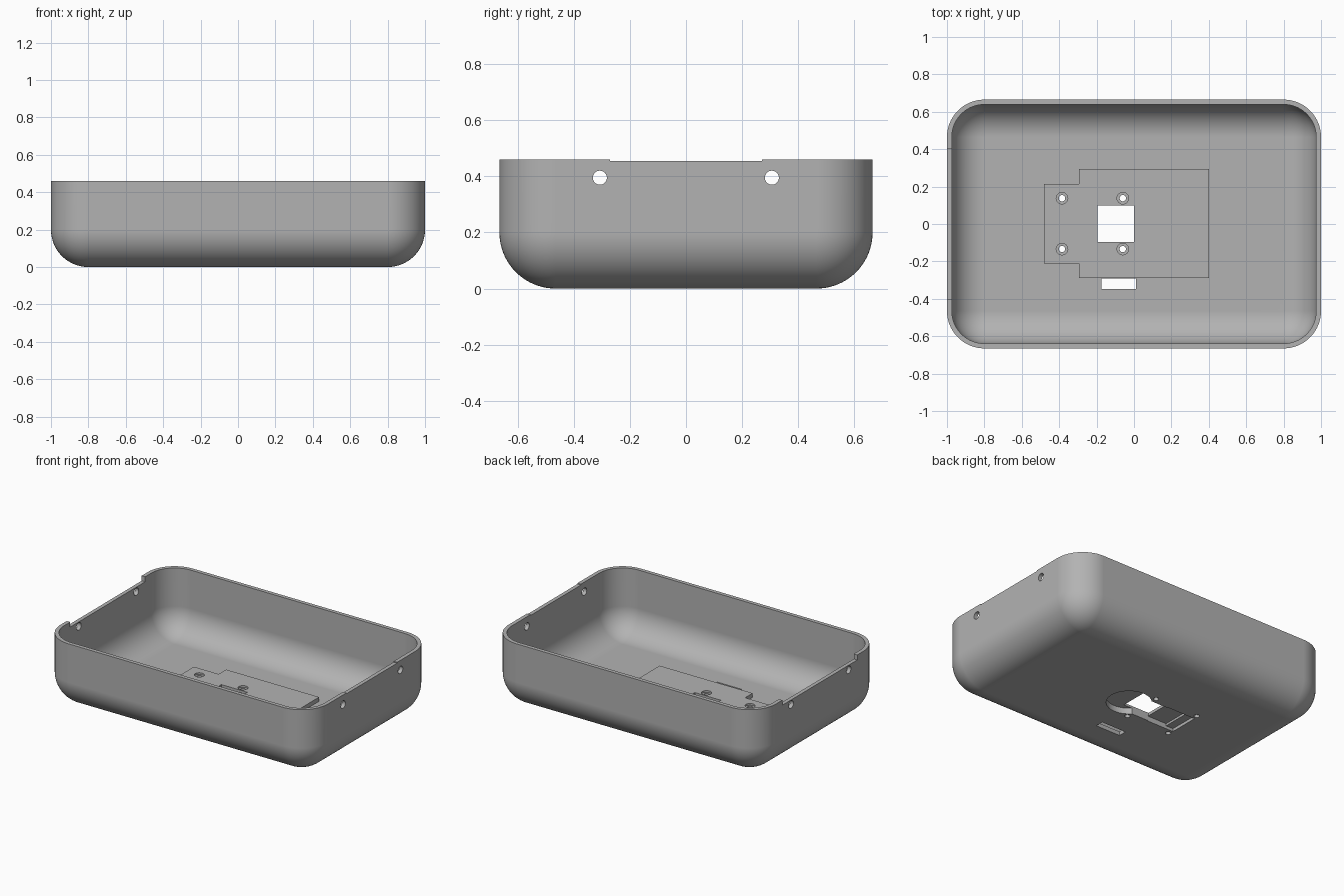
import bpy, bmesh, math

if "Cube" in bpy.data.objects:
    bpy.data.objects.remove(bpy.data.objects["Cube"])

grey = bpy.data.materials.new("plain grey")
grey.diffuse_color = (0.45, 0.45, 0.45, 1)
grey.use_nodes = True
grey.node_tree.nodes["Principled BSDF"].inputs["Base Color"].default_value = grey.diffuse_color


def make(name, bm):
    bmesh.ops.remove_doubles(bm, verts=bm.verts, dist=1e-5)
    bmesh.ops.recalc_face_normals(bm, faces=bm.faces)
    me = bpy.data.meshes.new(name)
    bm.to_mesh(me)
    bm.free()
    me.materials.append(grey)
    ob = bpy.data.objects.new(name, me)
    bpy.context.collection.objects.link(ob)
    return ob


def rounded_tub(name, hx, hy, r, z0, z1, seg=20):
    """Solid block with rounded upright corners and a rounded underside."""
    bm = bmesh.new()
    levels = []
    for i in range(seg + 1):
        a = math.pi / 2 * i / seg
        levels.append((r * math.sin(a), z0 + r * (1 - math.cos(a))))
    levels.append((r, z1))
    rings = []
    for rad, z in levels:
        ring = []
        for q, (sx, sy) in enumerate(((1, 1), (-1, 1), (-1, -1), (1, -1))):
            for k in range(seg + 1):
                a = math.pi / 2 * (q + k / seg)
                ring.append(bm.verts.new((sx * (hx - r) + rad * math.cos(a),
                                          sy * (hy - r) + rad * math.sin(a), z)))
        rings.append(ring)
    n = len(rings[0])
    for lo, hi in zip(rings, rings[1:]):
        for k in range(n):
            bm.faces.new((lo[k], lo[(k + 1) % n], hi[(k + 1) % n], hi[k]))
    bm.faces.new(rings[0][::seg + 1])
    bm.faces.new(rings[-1])
    return make(name, bm)


def prism(name, pts, z0, z1):
    bm = bmesh.new()
    face = bm.faces.new([bm.verts.new((x, y, z0)) for x, y in pts])
    top = bmesh.ops.extrude_face_region(bm, geom=[face])["geom"]
    for v in top:
        if isinstance(v, bmesh.types.BMVert):
            v.co.z = z1
    return make(name, bm)


def box(name, x0, x1, y0, y1, z0, z1):
    return prism(name, [(x0, y0), (x1, y0), (x1, y1), (x0, y1)], z0, z1)


def disc(name, x, y, r, z0, z1, n=32):
    return prism(name, [(x + r * math.cos(2 * math.pi * k / n),
                         y + r * math.sin(2 * math.pi * k / n)) for k in range(n)], z0, z1)


def combine(target, other, op):
    mod = target.modifiers.new(op, 'BOOLEAN')
    mod.operation, mod.solver, mod.object = op, 'EXACT', other
    bpy.context.view_layer.objects.active = target
    bpy.ops.object.modifier_apply(modifier=mod.name)
    bpy.data.objects.remove(other, do_unlink=True)


# Hollow case
case = rounded_tub("open_case", 1.0, 0.665, 0.2, 0, 0.46)
combine(case, rounded_tub("cavity", 0.974, 0.639, 0.174, 0.027, 0.6), 'DIFFERENCE')

# Raised mounting pad on the inner floor
pad = [(-0.48, -0.21), (-0.295, -0.21), (-0.295, -0.29), (0.4, -0.29),
       (0.4, 0.295), (-0.295, 0.295), (-0.295, 0.215), (-0.48, 0.215)]
combine(case, prism("mounting_pad", pad, 0.012, 0.055), 'UNION')

# Openings and recesses in the floor
cutters = [
    disc("round_recess", 0.04, 0.0, 0.14, -0.1, 0.04, 48),
    box("wide_recess", -0.34, -0.19, -0.1, 0.105, -0.1, 0.035),
    box("shallow_recess", -0.395, -0.33, -0.1, 0.105, -0.1, 0.02),
    box("window", -0.195, 0.0, -0.095, 0.10, -0.2, 0.2),
    box("cable_slot", -0.175, 0.01, -0.347, -0.291, -0.15, 0.15),
    # Rim notches in the two end walls
    box("left_notch", -1.1, -0.9, -0.4, 0.4, 0.426, 0.7),
    box("right_notch", 0.9, 1.1, -0.27, 0.27, 0.454, 0.7),
]
# Counterbored screw holes
for x in (-0.385, -0.06):
    for y in (-0.134, 0.138):
        cutters.append(disc("screw_hole", x, y, 0.017, -0.12, 0.12, 24))
        cutters.append(disc("screw_head", x, y, 0.031, 0.043, 0.13, 24))
# Round holes through both end walls
for sx in (-1, 1):
    for y in (-0.307, 0.306):
        hole = disc("wall_hole", 0, 0, 0.025, -0.1, 0.1, 32)
        hole.rotation_euler = (0, math.pi / 2, 0)
        hole.location = (sx, y, 0.395)
        cutters.append(hole)
bpy.context.view_layer.update()
for c in cutters:
    combine(case, c, 'DIFFERENCE')

# Smooth curves, crisp edges
bpy.ops.object.select_all(action='DESELECT')
case.select_set(True)
bpy.context.view_layer.objects.active = case
bpy.ops.object.shade_smooth_by_angle(angle=math.radians(30))
wn = case.modifiers.new("even_shading", 'WEIGHTED_NORMAL')
wn.keep_sharp = True
